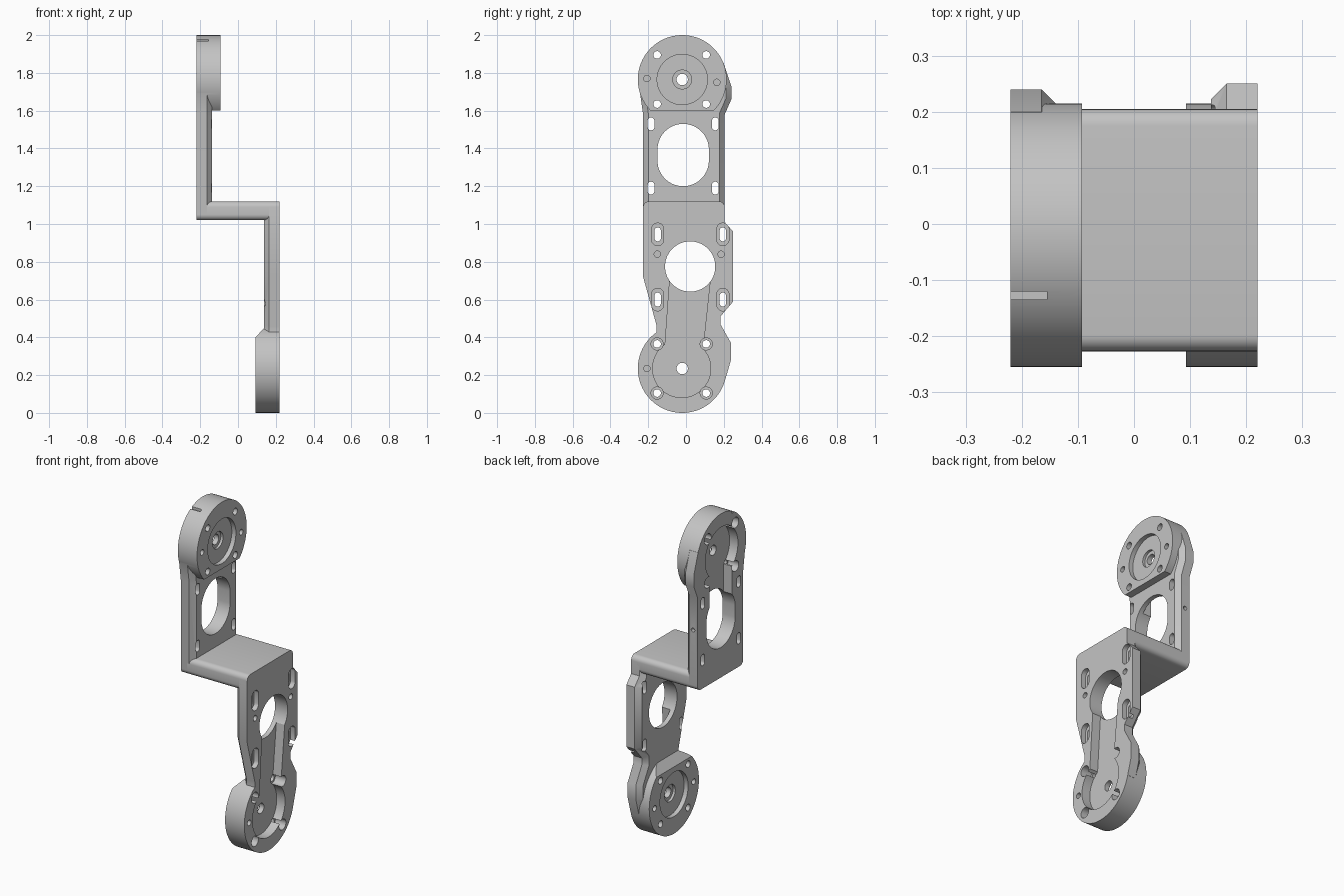
import bpy, bmesh, math
from mathutils import Vector

cube = bpy.data.objects.get("Cube")
if cube:
    bpy.data.objects.remove(cube, do_unlink=True)

grey = bpy.data.materials.new("plain_grey")
grey.use_nodes = True
grey.diffuse_color = (0.55, 0.55, 0.55, 1)
grey.node_tree.nodes["Principled BSDF"].inputs["Base Color"].default_value = grey.diffuse_color


def prism(name, pts, a, b, axis="x", chamfer=0):
    """Extrude a 2D outline from a to b; chamfer the rim at the b end."""
    def place(p, t):
        return Vector((t, *p)) if axis == "x" else Vector((p[0], t, p[1]))
    bm = bmesh.new()
    low = [bm.verts.new(place(p, a)) for p in pts]
    high = [bm.verts.new(place(p, b)) for p in pts]
    bm.faces.new(low)
    cap = bm.faces.new(high)
    for i in range(len(pts)):
        j = (i + 1) % len(pts)
        bm.faces.new((low[i], low[j], high[j], high[i]))
    bmesh.ops.recalc_face_normals(bm, faces=bm.faces[:])
    if chamfer:
        bmesh.ops.bevel(bm, geom=list(cap.edges), offset=chamfer, segments=1,
                        affect="EDGES", clamp_overlap=False)
    mesh = bpy.data.meshes.new(name)
    bm.to_mesh(mesh)
    bm.free()
    mesh.materials.append(grey)
    ob = bpy.data.objects.new(name, mesh)
    bpy.context.collection.objects.link(ob)
    return ob


def slot(y, z, r, half=0, n=40):
    """Circle, or an upright rounded slot when half is given."""
    out = []
    for k in range(n):
        t = math.tau * (k + 0.5) / n
        out.append((y + r * math.cos(t), z + r * math.sin(t) + math.copysign(half, math.sin(t))))
    return out


def corner(y, z, start, r=0.03, n=6):
    """Quarter-circle corner around a centre."""
    return [(y + r * math.cos(start + math.pi / 2 * k / n),
             z + r * math.sin(start + math.pi / 2 * k / n)) for k in range(n + 1)]


def combine(body, parts, operation):
    for p in parts:
        p.hide_render = True
        m = body.modifiers.new("bool", "BOOLEAN")
        m.operation, m.solver, m.object = operation, "EXACT", p
    bpy.context.view_layer.update()
    dg = bpy.context.evaluated_depsgraph_get()
    mesh = bpy.data.meshes.new_from_object(body.evaluated_get(dg))
    body.modifiers.clear()
    body.data = mesh
    for p in parts:
        bpy.data.objects.remove(p, do_unlink=True)


Q = math.pi / 2
BACK, FRONT = 0.205, -0.227
HUB_Y, HUB_R = -0.02, 0.235


def make_arm(name, outline, side, hub_z, trim, channel, window, extra):
    """Chamfered plate with a round hub; side is the x sign of its outer face."""
    outer, inner, rim = side * 0.22, side * 0.137, side * 0.093

    def cut(pts, start, depth):
        # Depths run inward from the outer face
        return prism("cutter", pts, side * (0.22 - start), side * (0.22 - depth))

    arm = prism(name, outline, outer, inner, chamfer=0.028)
    hub = prism("hub", slot(HUB_Y, hub_z, HUB_R, n=96), outer, rim)
    combine(hub, [prism("trim", trim, -0.5, 0.5, "y")], "DIFFERENCE")
    combine(arm, [hub], "UNION")

    # Outer pocket and channel, inner bearing recess, bore
    cuts = [cut(slot(HUB_Y - 0.003, hub_z, 0.154, n=64), -0.02, 0.055),
            cut(channel, -0.02, 0.055),
            cut(slot(HUB_Y, hub_z, 0.133, n=64), 0.1, 0.15),
            cut(slot(HUB_Y, hub_z, 0.05), 0.085, 0.15),
            cut(slot(HUB_Y, hub_z, 0.03), -0.02, 0.15),
            cut(window, -0.02, 0.15)]
    # Counterbored screw holes around the hub
    for dy in (-0.133, 0.127):
        for dz in (-0.13, 0.13):
            cuts.append(cut(slot(HUB_Y + dy, hub_z + dz, 0.02, n=24), -0.02, 0.15))
            cuts.append(cut(slot(HUB_Y + dy, hub_z + dz, 0.032, n=24), -0.02, 0.07))
    # Dowel holes
    for dy, dz in ((-0.187, 0.005), (0.183, -0.015)):
        cuts.append(cut(slot(HUB_Y + dy, hub_z + dz, 0.017, n=20), 0.09, 0.15))
    cuts += extra(cut)
    combine(arm, cuts, "DIFFERENCE")
    return arm


def upper_cuts(cut):
    cuts = [cut(slot(y, z, 0.018, 0.016, 24), -0.02, 0.15)
            for y in (-0.185, 0.155) for z in (1.19, 1.53)]
    # Index notch on top of the hub and a side pin hole
    notch = [(-0.135, 1.962), (-0.12, 1.962), (-0.12, 2.05), (-0.135, 2.05)]
    cuts.append(cut(notch, -0.02, 0.065))
    cuts.append(prism("pin", slot(-0.19, 1.38, 0.012, n=16), 0.18, 0.3, "y"))
    return cuts


def lower_cuts(cut):
    cuts = []
    for y in (-0.15, 0.195):
        for z in (0.6, 0.945):
            cuts.append(cut(slot(y, z, 0.017, 0.02, 24), -0.02, 0.15))
            cuts.append(cut(slot(y, z, 0.032, 0.028, 24), -0.02, 0.03))
    for y in (-0.152, 0.186):
        cuts.append(cut(slot(y, 0.84, 0.017, n=20), -0.02, 0.04))
    cuts.append(cut(slot(-0.207, 0.235, 0.017, n=20), -0.02, 0.03))
    return cuts


# Upper arm
upper_outline = (corner(FRONT + 0.03, 1.05, 2 * Q) + corner(BACK - 0.03, 1.05, 3 * Q)
                 + [(BACK, 1.58), (0.24, 1.66), (0.24, 1.73), (0.2, 1.85),
                    (0, 1.9), (-0.2, 1.84), (-0.25, 1.74), (FRONT, 1.58)])
upper_arm = make_arm(
    "upper_arm", upper_outline, -1, 1.765,
    [(-0.3, 1.4), (0, 1.4), (0, 1.6), (-0.3, 1.6)],
    [(-0.12, 1.4), (0.09, 1.4), (0.09, 1.72), (-0.12, 1.72)],
    slot(-0.015, 1.365, 0.136, 0.029, 64), upper_cuts)

# Lower arm
lower_outline = (corner(BACK - 0.03, 1.09, 0) + corner(FRONT + 0.03, 1.09, Q)
                 + [(FRONT, 0.72), (-0.155, 0.46), (-0.155, 0.4), (-0.1, 0.15),
                    (0.1, 0.12), (0.209, 0.18), (0.238, 0.28), (0.238, 0.37),
                    (0.182, 0.47), (0.182, 0.51), (0.25, 0.59), (0.25, 0.96),
                    (BACK, 1.01)])
lower_arm = make_arm(
    "lower_arm", lower_outline, 1, 0.235,
    [(0, 0.4), (0.093, 0.4), (0.143, 0.455), (0.143, 0.6), (0, 0.6)],
    [(-0.115, 0.3), (0.085, 0.3), (0.13, 0.72), (-0.085, 0.72)],
    slot(0.022, 0.775, 0.133, n=64), lower_cuts)

# Shelf joining the arms, with rounded long edges
shelf_profile = (corner(BACK - 0.03, 1.09, 0) + corner(FRONT + 0.03, 1.09, Q)
                 + corner(FRONT + 0.03, 1.05, 2 * Q) + corner(BACK - 0.03, 1.05, 3 * Q))
shelf = prism("shelf", shelf_profile, -0.18, 0.18)

for ob in (upper_arm, lower_arm, shelf):
    bpy.ops.object.select_all(action="DESELECT")
    ob.select_set(True)
    bpy.context.view_layer.objects.active = ob
    bpy.ops.object.shade_smooth_by_angle(angle=math.radians(30))
